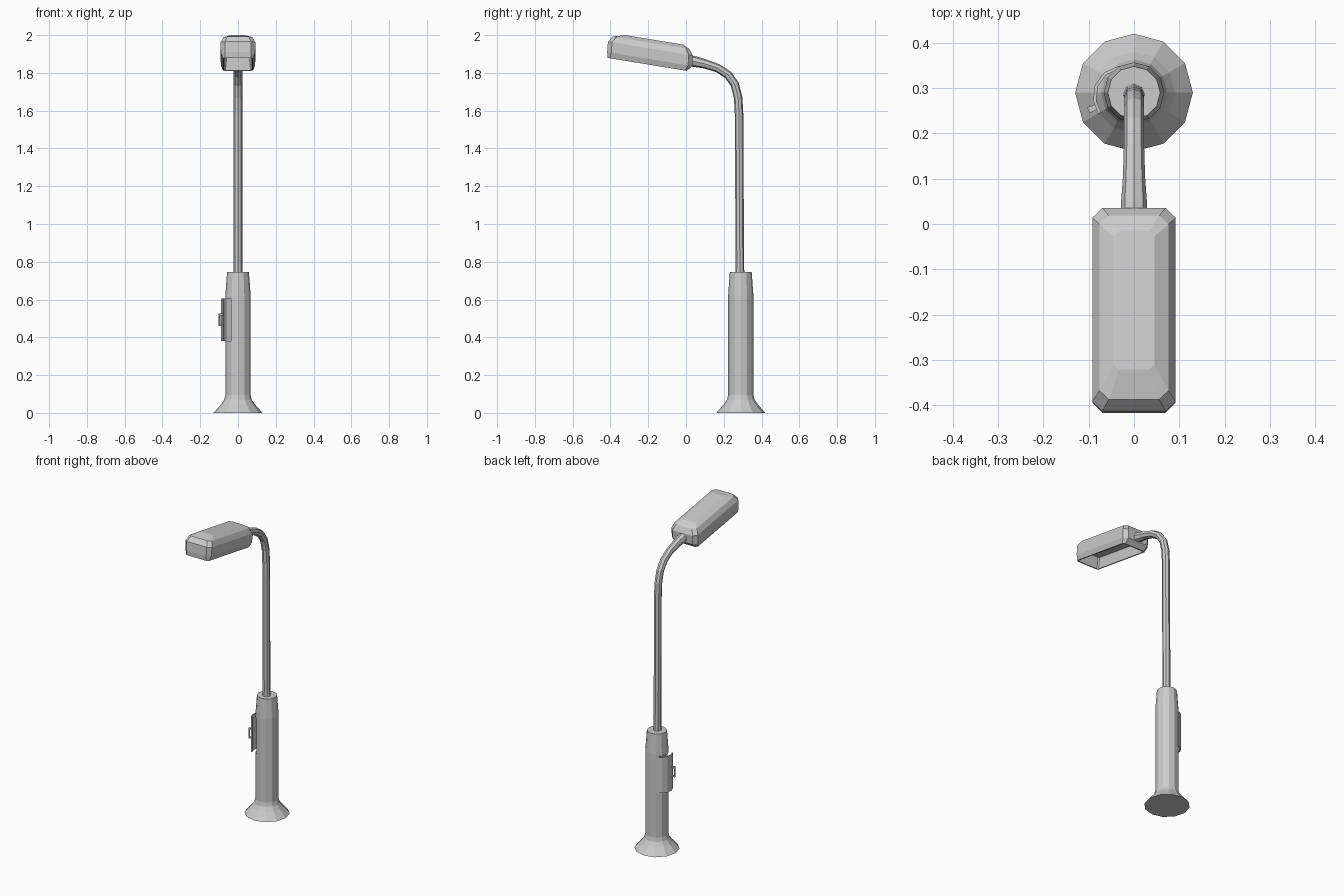
import bpy, bmesh, math
from mathutils import Matrix, Vector

if "Cube" in bpy.data.objects:
    bpy.data.objects.remove(bpy.data.objects["Cube"])

CY = 0.29  # pole axis lies at y = CY


def loft(name, rings, cap_start=True, cap_end=True):
    """Skin a stack of equal-sized point rings into a flat-shaded mesh."""
    bm = bmesh.new()
    vr = [[bm.verts.new(p) for p in ring] for ring in rings]
    n = len(rings[0])
    for a, b in zip(vr, vr[1:]):
        for i in range(n):
            j = (i + 1) % n
            bm.faces.new((a[i], a[j], b[j], b[i]))
    if cap_start:
        bm.faces.new(vr[0][::-1])
    if cap_end:
        bm.faces.new(vr[-1])
    bmesh.ops.recalc_face_normals(bm, faces=bm.faces)
    me = bpy.data.meshes.new(name)
    bm.to_mesh(me)
    bm.free()
    ob = bpy.data.objects.new(name, me)
    bpy.context.collection.objects.link(ob)
    return ob


def polar(r, deg):
    return Vector((r * math.cos(math.radians(deg)), CY + r * math.sin(math.radians(deg)), 0))


def prism(name, pts, z0, z1):
    return loft(name, [[(p[0], p[1], z) for p in pts] for z in (z0, z1)])


# Flared twelve-sided base column
profile = [(0.13, 0), (0.09, 0.045), (0.073, 0.07), (0.067, 0.095), (0.067, 0.62), (0.058, 0.745)]
column = loft("base_column", [[polar(r, 30 * i) + Vector((0, 0, z)) for i in range(12)]
                              for r, z in profile])

# Service opening cut into the left side of the column
angles = (120, 150, 180, 210, 236)
cutter = prism("opening_cutter",
               [polar(0.067, 120), polar(0.14, 120), polar(0.14, 180), polar(0.14, 236),
                polar(0.067, 236)], 0.38, 0.605)
cutter.hide_render = True
cutter.hide_set(True)
cut = column.modifiers.new("opening", 'BOOLEAN')
cut.object = cutter
cut.operation = 'DIFFERENCE'
cut.solver = 'EXACT'

# Curved service door, swung slightly open about its rear edge
hinge = polar(0.067, 120)
swing = Matrix.Translation(hinge) @ Matrix.Rotation(math.radians(-21), 4, 'Z') @ Matrix.Translation(-hinge)
door_pts = [polar(0.068, a) for a in angles] + [polar(0.061, a) for a in reversed(angles)]
prism("service_door", [swing @ p for p in door_pts], 0.38, 0.605)

# Door handle: a plate held off the door by two short stubs
def handle_part(name, r0, r1, z0, z1):
    pts = [polar(r0, 217), polar(r1, 218), polar(r1, 227), polar(r0, 228)]
    prism(name, [swing @ p for p in pts], z0, z1)

handle_part("handle_grip", 0.078, 0.084, 0.46, 0.525)
handle_part("handle_stub_lower", 0.062, 0.08, 0.46, 0.469)
handle_part("handle_stub_upper", 0.062, 0.08, 0.516, 0.525)

# Bent pole arm
path = [(0.285, 0.72, 1.1), (0.285, 0.78, 1.0), (0.281, 1.58, 1.0), (0.276, 1.67, 1.0),
        (0.258, 1.74, 1.0), (0.222, 1.79, 1.0), (0.168, 1.825, 1.0), (0.10, 1.848, 1.1),
        (0.045, 1.86, 1.28), (0.0, 1.868, 1.28)]
cu = bpy.data.curves.new("pole_arm", 'CURVE')
cu.dimensions = '3D'
cu.bevel_depth = 0.0225
cu.bevel_resolution = 2
cu.use_fill_caps = True
sp = cu.splines.new('POLY')
sp.points.add(len(path) - 1)
for pt, (y, z, r) in zip(sp.points, path):
    pt.co = (0, y, z, 1)
    pt.radius = r
sp.use_smooth = False
bpy.context.collection.objects.link(bpy.data.objects.new("pole_arm", cu))


# Lamp head: chamfered rectangles from the recess, round the rim, up to the crown
def ring(hx, y0, y1, z, c):
    return [(hx - c, y0, z), (hx, y0 + c, z), (hx, y1 - c, z), (hx - c, y1, z),
            (c - hx, y1, z), (-hx, y1 - c, z), (-hx, y0 + c, z), (c - hx, y0, z)]

head = loft("lamp_head", [
    ring(0.066, -0.195, 0.195, 0.065, 0.006),
    ring(0.073, -0.204, 0.204, 0.0, 0.006),
    ring(0.080, -0.213, 0.213, 0.0, 0.012),
    ring(0.091, -0.220, 0.236, 0.030, 0.022),
    ring(0.092, -0.225, 0.230, 0.085, 0.022),
    ring(0.076, -0.204, 0.208, 0.116, 0.020),
    ring(0.045, -0.140, 0.170, 0.134, 0.012)])
head.location = (0, -0.205, 1.845)
head.rotation_euler.x = math.radians(-9.3)
